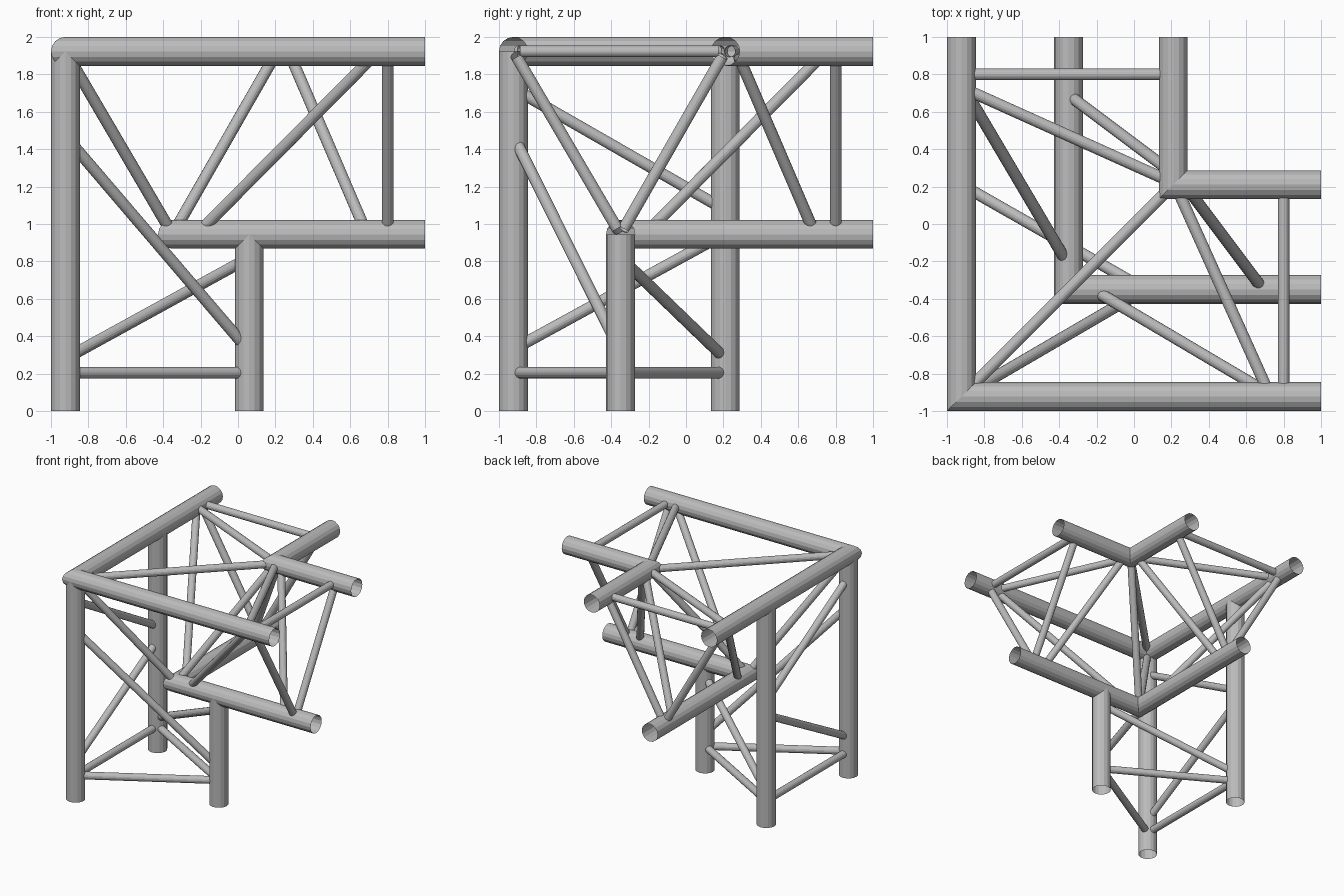
import bpy, bmesh, math
from mathutils import Vector

cube = bpy.data.objects.get("Cube")
if cube:
    bpy.data.objects.remove(cube, do_unlink=True)

SIDES = 16
R, BRACE_R = 0.077, 0.031
OUT, IN, LOW = -0.923, 0.21, -0.35      # chord axis offsets
TOP, MID = 1.923, 0.945                 # chord heights
LEG_X = 0.06

steel = bpy.data.materials.new("grey_steel")
steel.use_nodes = True
grey = (0.5, 0.5, 0.5, 1)
steel.diffuse_color = grey
steel.node_tree.nodes["Principled BSDF"].inputs["Base Color"].default_value = grey


def tube(name, rings):
    """Open tube through a list of matching rings of points."""
    bm = bmesh.new()
    loops = [[bm.verts.new(p) for p in ring] for ring in rings]
    for a, b in zip(loops, loops[1:]):
        for i in range(SIDES):
            j = (i + 1) % SIDES
            bm.faces.new((a[i], a[j], b[j], b[i]))
    bmesh.ops.recalc_face_normals(bm, faces=bm.faces)
    mesh = bpy.data.meshes.new(name)
    bm.to_mesh(mesh)
    bm.free()
    mesh.materials.append(steel)
    obj = bpy.data.objects.new(name, mesh)
    bpy.context.collection.objects.link(obj)


def circle(r):
    angles = [2 * math.pi * i / SIDES for i in range(SIDES)]
    return [(r * math.cos(t), r * math.sin(t)) for t in angles]


def corner_chord(name, c, z):
    """Two chords at right angles, mitred where they meet."""
    pts = [(c + u, z + v) for u, v in circle(R)]
    tube(name, [[(1, u, v) for u, v in pts],
                [(u, u, v) for u, v in pts],
                [(u, 1, v) for u, v in pts]])


def leg(name, x, y, top):
    tube(name, [[(x + u, y + v, z) for u, v in circle(R)] for z in (0, top)])


def brace(name, a, b, trim=0.035):
    """Thin tube between two chord axes, ending just inside the chords."""
    a, b = Vector(a), Vector(b)
    d = (b - a).normalized()
    a, b = a + d * trim, b - d * trim
    q = d.to_track_quat('Z', 'Y')
    tube(name, [[p + q @ Vector((u, v, 0)) for u, v in circle(BRACE_R)] for p in (a, b)])


# Mitred chords of the two horizontal arms
corner_chord("outer_top_chord", OUT, TOP)
corner_chord("inner_top_chord", IN, TOP)
corner_chord("lower_chord", LOW, MID)

# Legs of the upright arm
legs = {"corner": (OUT, OUT), "back": (OUT, IN), "side": (LEG_X, LOW)}
for key, (x, y) in legs.items():
    leg(key + "_leg", x, y, MID if key == "side" else TOP)

# Upright arm braces: from leg, height, to leg, height
for i, (p, zp, q, zq) in enumerate([
        ("corner", 0.205, "side", 0.205),
        ("corner", 0.205, "back", 0.205),
        ("back", 0.205, "side", 0.205),
        ("corner", 1.47, "side", 0.32),
        ("back", 0.28, "side", 0.82),
        ("corner", 0.33, "back", 0.95),
        ("corner", 1.725, "back", 1.075)]):
    brace(f"leg_brace_{i}", (*legs[p], zp), (*legs[q], zq))

# Horizontal arm braces, repeated on both arms with x and y swapped
chords = {"outer": (OUT, TOP), "inner": (IN, TOP), "lower": (LOW, MID)}
for i, (p, s, q, t) in enumerate([
        ("outer", 0.8, "inner", 0.8),
        ("outer", 0.8, "lower", 0.8),
        ("inner", 0.8, "lower", 0.8),
        ("lower", -0.22, "outer", 0.75),
        ("inner", 0.27, "lower", 0.69),
        ("inner", 0.22, "outer", 0.73)]):
    (cp, zp), (cq, zq) = chords[p], chords[q]
    brace(f"side_arm_brace_{i}", (s, cp, zp), (t, cq, zq))
    brace(f"back_arm_brace_{i}", (cp, s, zp), (cq, t, zq))

# Braces joining the mitred corners
corners = {k: (c, c, z) for k, (c, z) in chords.items()}
for p, q in (("outer", "inner"), ("outer", "lower"), ("inner", "lower")):
    brace(f"corner_brace_{p}_{q}", corners[p], corners[q])
